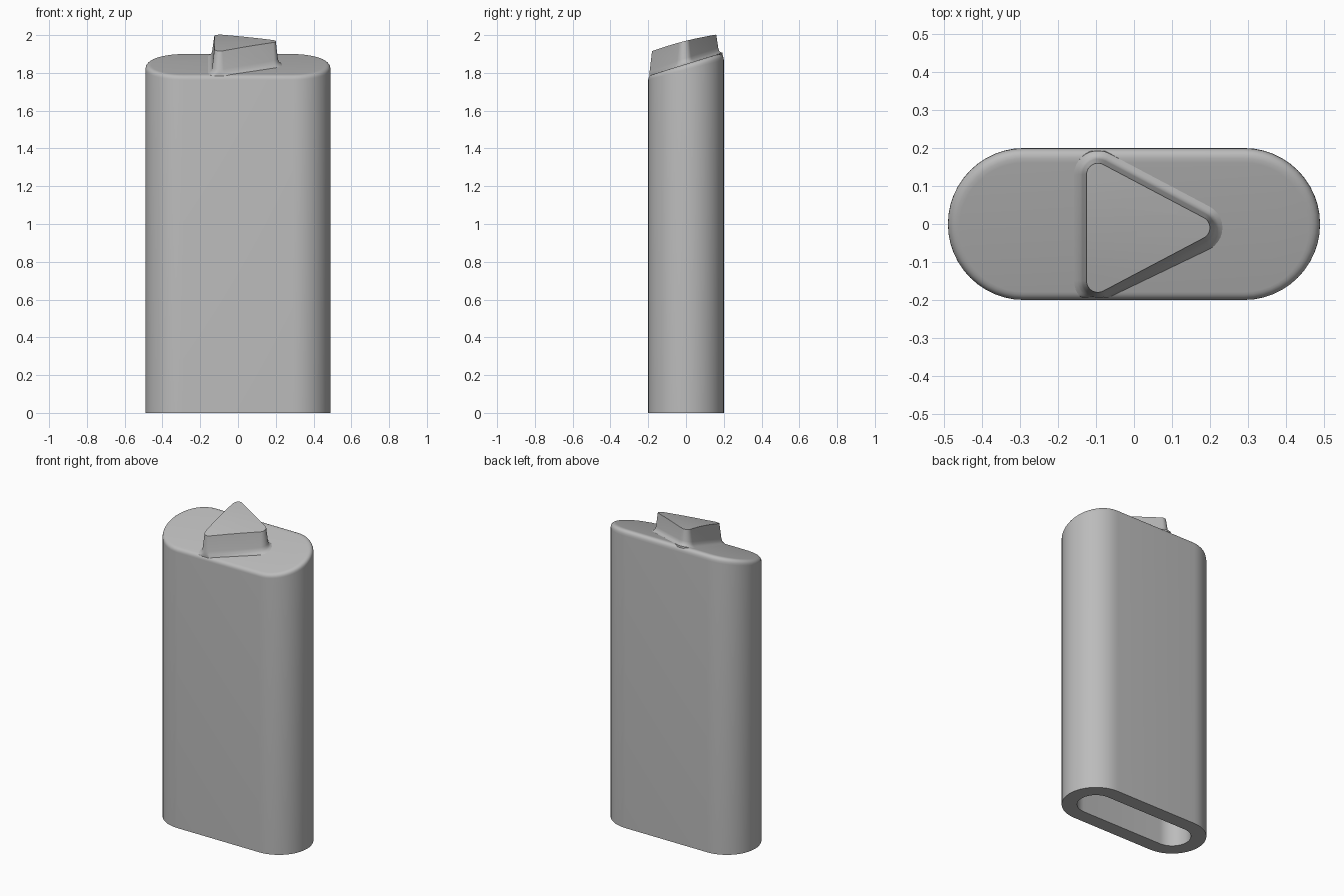
import bpy, bmesh, math

cube = bpy.data.objects.get("Cube")
if cube:
    bpy.data.objects.remove(cube)

grey = bpy.data.materials.new("plain grey")
grey.use_nodes = True
colour = (0.5, 0.5, 0.5, 1)
grey.diffuse_color = colour
grey.node_tree.nodes["Principled BSDF"].inputs["Base Color"].default_value = colour

SLOPE = 0.31


def body_top(y):
    return 1.847 + SLOPE * y


def button_top(y):
    return 1.97 + 0.25 * y - 0.3 * y * y


def rounded_outline(corners, radius, steps):
    """Points and outward normals around corner arcs (x, y, start, end)."""
    out = []
    for cx, cy, start, end in corners:
        for i in range(steps + 1):
            a = math.radians(start + (end - start) * i / steps)
            nx, ny = math.cos(a), math.sin(a)
            out.append((cx + radius * nx, cy + radius * ny, nx, ny))
    return out


def loft(bm, rings):
    """Skin a list of rings and cap both ends; return the last cap."""
    rows = [[bm.verts.new(p) for p in ring] for ring in rings]
    n = len(rows[0])
    for low, high in zip(rows, rows[1:]):
        for i in range(n):
            j = (i + 1) % n
            bm.faces.new((low[i], low[j], high[j], high[i]))
    bm.faces.new(rows[0][::-1])
    return bm.faces.new(rows[-1])


def finish(bm, name):
    bmesh.ops.recalc_face_normals(bm, faces=bm.faces[:])
    mesh = bpy.data.meshes.new(name)
    bm.to_mesh(mesh)
    bm.free()
    obj = bpy.data.objects.new(name, mesh)
    mesh.materials.append(grey)
    bpy.context.collection.objects.link(obj)
    bpy.ops.object.select_all(action="DESELECT")
    obj.select_set(True)
    bpy.context.view_layer.objects.active = obj
    bpy.ops.object.shade_smooth_by_angle(angle=math.radians(35))


# Hollow body: cavity, rim, outer wall and filleted sloping top
stadium = rounded_outline([(0.29, 0, -90, 90), (-0.29, 0, 90, 270)], 0.2, 24)
wall, fillet, steps = 0.09, 0.03, 6


def inner_ring(z):
    return [(x - wall * nx, y - wall * ny, z) for x, y, nx, ny in stadium]


def fillet_point(point, t):
    x, y, nx, ny = point
    lean = math.atan(SLOPE * ny)
    reach = fillet * math.tan((math.pi / 2 + lean) / 2)
    inset = reach * math.cos(lean) * t * t
    drop = reach * (1 - t) ** 2
    yy = y - inset * ny
    return x - inset * nx, yy, body_top(yy) - drop


bm = bmesh.new()
rings = [inner_ring(1.6), inner_ring(0), [(x, y, 0) for x, y, _, _ in stadium]]
rings += [[fillet_point(p, k / steps) for p in stadium] for k in range(steps + 1)]
loft(bm, rings)
finish(bm, "body")

# Triangular button with a flared foot, slight taper and gently curved top
triangle = rounded_outline(
    [(0.17, -0.01, -62, 62), (-0.095, 0.13, 62, 180), (-0.095, -0.15, 180, 298)],
    0.03, 10)
foot = [(0.035, -0.012), (0.033, 0), (0.023, 0.006), (0.015, 0.016), (0.011, 0.032)]
bm = bmesh.new()
rings = []
for offset, lift in foot:
    ring = []
    for x, y, nx, ny in triangle:
        yy = max(-0.193, min(0.193, y + offset * ny))
        ring.append((x + offset * nx, yy, body_top(yy) + lift))
    rings.append(ring)
rings.append([(x, y, button_top(y)) for x, y, _, _ in triangle])
cap = loft(bm, rings)

# Slice the top into strips so that it follows the curve
for k in range(-3, 3):
    cap_faces = [f for f in bm.faces if all(v.co.z > button_top(v.co.y) - 0.012 for v in f.verts)]
    geom = set(cap_faces)
    for f in cap_faces:
        geom.update(f.edges)
        geom.update(f.verts)
    bmesh.ops.bisect_plane(bm, geom=list(geom), plane_co=(0, k * 0.045 + 0.011, 0),
                           plane_no=(0, 1, 0))
for v in bm.verts:
    if v.co.z > button_top(v.co.y) - 0.012:
        v.co.z = button_top(v.co.y)
finish(bm, "triangle_button")
